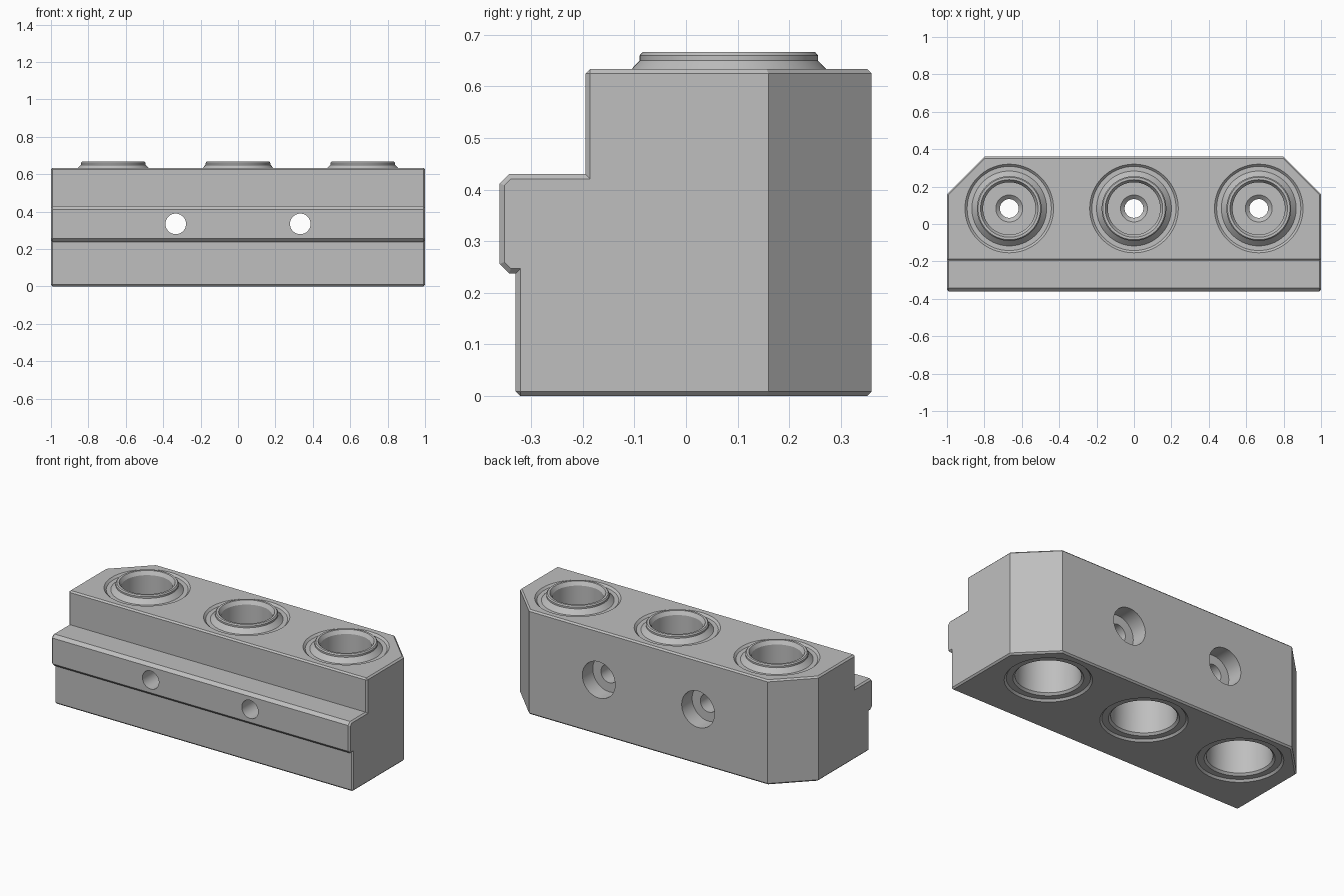
import bpy, bmesh, math
from mathutils import Matrix, Vector

cube = bpy.data.objects.get("Cube")
if cube:
    bpy.data.objects.remove(cube, do_unlink=True)

grey = bpy.data.materials.new("light_grey")
grey.use_nodes = True
grey.diffuse_color = (0.52, 0.52, 0.52, 1)
grey.node_tree.nodes["Principled BSDF"].inputs["Base Color"].default_value = (0.52, 0.52, 0.52, 1)

EDGE = 0.012          # chamfer on the block edges
WELL_X = (-0.667, 0, 0.667)
WELL_Y = 0.083


def make_object(name, bm):
    bmesh.ops.recalc_face_normals(bm, faces=bm.faces)
    mesh = bpy.data.meshes.new(name)
    bm.to_mesh(mesh)
    bm.free()
    mesh.materials.append(grey)
    obj = bpy.data.objects.new(name, mesh)
    bpy.context.collection.objects.link(obj)
    return obj


def lathe(name, profile, places, steps=72):
    """Revolve a closed (radius, height) profile and copy it to each placement."""
    bm = bmesh.new()
    for place in places:
        verts = [bm.verts.new((r, 0, z)) for r, z in profile]
        edges = [bm.edges.new(pair) for pair in zip(verts, verts[1:])]
        spun = bmesh.ops.spin(bm, geom=verts + edges, axis=(0, 0, 1), cent=(0, 0, 0),
                              angle=math.tau, steps=steps, use_merge=False)
        new = {v for v in bm.verts if not v.tag}
        bmesh.ops.remove_doubles(bm, verts=list(new), dist=0.0001)
        new = [v for v in bm.verts if not v.tag]
        bmesh.ops.transform(bm, matrix=place, verts=new)
        for v in new:
            v.tag = True
    return make_object(name, bm)


def combine(target, tool, operation):
    mod = target.modifiers.new(tool.name, "BOOLEAN")
    mod.operation, mod.object, mod.solver = operation, tool, "EXACT"
    bpy.context.view_layer.objects.active = target
    bpy.ops.object.modifier_apply(modifier=mod.name)
    bpy.data.objects.remove(tool, do_unlink=True)


# Stepped block: side profile extruded along x
side = [(-0.33, 0), (0.36, 0), (0.36, 0.634), (-0.195, 0.634), (-0.195, 0.43),
        (-0.343, 0.43), (-0.361, 0.412), (-0.361, 0.256), (-0.343, 0.238), (-0.33, 0.238)]
bm = bmesh.new()
face = bm.faces.new([bm.verts.new((-1, y, z)) for y, z in side])
moved = bmesh.ops.extrude_face_region(bm, geom=[face])["geom"]
bmesh.ops.translate(bm, vec=(2, 0, 0), verts=[v for v in moved if isinstance(v, bmesh.types.BMVert)])
bmesh.ops.recalc_face_normals(bm, faces=bm.faces)

# Cut the two back corners at 45 degrees
for s in (-1, 1):
    cut = bmesh.ops.bisect_plane(bm, geom=bm.verts[:] + bm.edges[:] + bm.faces[:],
                                 plane_co=(s * 0.8, 0.36, 0), plane_no=(s, 1, 0), clear_outer=True)
    rim = [e for e in cut["geom_cut"] if isinstance(e, bmesh.types.BMEdge)]
    bmesh.ops.holes_fill(bm, edges=rim, sides=0)
bmesh.ops.recalc_face_normals(bm, faces=bm.faces)

# Chamfer the square outer edges
sharp = [e for e in bm.edges if e.calc_face_angle_signed(0) > math.radians(60)]
bmesh.ops.bevel(bm, geom=sharp, offset=EDGE, offset_type="OFFSET", segments=1,
                profile=0.5, affect="EDGES", clamp_overlap=True)
block = make_object("block", bm)

# Wells: shallow top recess, raised collar, then the stepped bore
wells = [Matrix.Translation((x, WELL_Y, 0)) for x in WELL_X]
combine(block, lathe("collar_recess", [(0, 0.622), (0.225, 0.622), (0.249, 0.646), (0, 0.646)],
                     wells), "DIFFERENCE")
combine(block, lathe("collar", [(0, 0.6), (0.2, 0.6), (0.2, 0.622), (0.173, 0.65),
                                (0.173, 0.66), (0.167, 0.667), (0, 0.667)], wells), "UNION")
combine(block, lathe("bore", [(0, -0.012), (0.247, -0.012), (0.225, 0.012), (0.19, 0.012),
                              (0.178, 0.024), (0.172, 0.29), (0.05, 0.29), (0.05, 0.33),
                              (0.072, 0.35), (0.14, 0.35), (0.14, 0.645), (0.165, 0.685),
                              (0, 0.685)], wells), "DIFFERENCE")

# Bolt holes: through front to back, counterbored at the back
turn = Matrix.Rotation(-math.pi / 2, 4, "X")
bolts = [Matrix.Translation((x, 0, 0.334)) @ turn for x in (-0.333, 0.333)]
combine(block, lathe("bolt_hole", [(0, -0.5), (0.055, -0.5), (0.055, 0.26), (0.11, 0.26),
                                   (0.11, 0.5), (0, 0.5)], bolts, 48), "DIFFERENCE")

# Smooth round walls, crisp edges
bpy.ops.object.select_all(action="DESELECT")
block.select_set(True)
bpy.context.view_layer.objects.active = block
bpy.ops.object.shade_smooth_by_angle(angle=math.radians(25))
